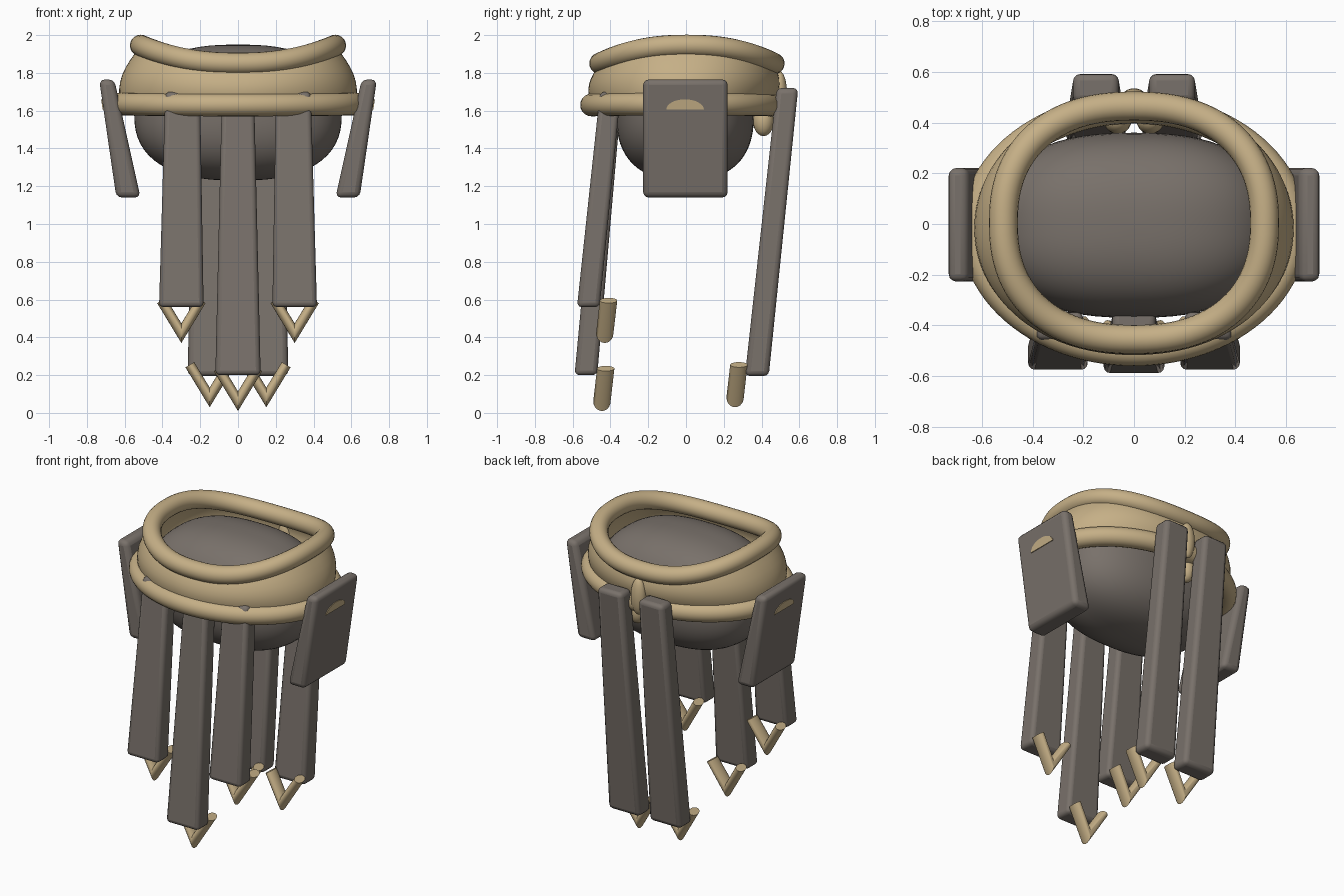
import bpy, bmesh, math
from mathutils import Vector

if "Cube" in bpy.data.objects:
    bpy.data.objects.remove(bpy.data.objects["Cube"])

def material(name, rgb):
    m = bpy.data.materials.new(name)
    m.diffuse_color = (*rgb, 1)
    m.use_nodes = True
    m.node_tree.nodes["Principled BSDF"].inputs["Base Color"].default_value = m.diffuse_color
    return m

TAN = material("tan leather", (0.56, 0.43, 0.24))
GREY = material("dark warm grey", (0.19, 0.165, 0.145))

def finish(name, bm, mat, bevel=0):
    bmesh.ops.recalc_face_normals(bm, faces=bm.faces[:])
    me = bpy.data.meshes.new(name)
    bm.to_mesh(me)
    bm.free()
    ob = bpy.data.objects.new(name, me)
    bpy.context.collection.objects.link(ob)
    me.materials.append(mat)
    if bevel:
        b = ob.modifiers.new("rounded edges", 'BEVEL')
        b.width, b.segments = bevel, 3
    bpy.ops.object.select_all(action='DESELECT')
    bpy.context.view_layer.objects.active = ob
    ob.select_set(True)
    bpy.ops.object.shade_smooth_by_angle(angle=math.radians(40))
    return ob

def loft(bm, rings, closed=False, caps=False):
    rows = [[bm.verts.new(p) for p in r] for r in rings]
    n = len(rows[0])
    pairs = list(zip(rows, rows[1:])) + ([(rows[-1], rows[0])] if closed else [])
    for a, b in pairs:
        for i in range(n):
            j = (i + 1) % n
            bm.faces.new((a[i], a[j], b[j], b[i]))
    if caps:
        bm.faces.new(rows[0])
        bm.faces.new(rows[-1])

def spow(v, e):
    return math.copysign(abs(v) ** e, v)

N = 96
# Centre lines of the two rims, starting at the back
def upper(t):
    c, s = math.cos(t), math.sin(t)
    return Vector((0.515 * spow(s, 0.86), 0.005 + 0.46 * spow(c, 0.86), 1.85 + 0.095 * s * s))

def lower(t):
    c, s = math.cos(t), math.sin(t)
    return Vector((0.625 * s, -0.022 + 0.478 * c, 1.63 + 0.005 * s * s))

def tube(name, path, r):
    bm = bmesh.new()
    pts = [path(2 * math.pi * i / N) for i in range(N)]
    rings = []
    for i, p in enumerate(pts):
        d = (pts[(i + 1) % N] - pts[i - 1]).normalized()
        side = d.cross(Vector((0, 0, 1))).normalized()
        up = side.cross(d)
        rings.append([p + r * (math.cos(a) * side + math.sin(a) * up)
                      for a in (2 * math.pi * k / 20 for k in range(20))])
    loft(bm, rings, closed=True)
    finish(name, bm, TAN)

tube("upper_rim", upper, 0.057)
tube("lower_rim", lower, 0.06)

# Bulging collar wall between the rims
bm = bmesh.new()
rings = []
for k in range(9):
    f = k / 8
    ring = []
    for i in range(N):
        t = 2 * math.pi * i / N
        p = lower(t).lerp(upper(t), f)
        g = 1 + 0.075 * math.sin(math.pi * f)
        ring.append((p.x * g, p.y * g, p.z))
    rings.append(ring)
loft(bm, rings)
wall = finish("collar_wall", bm, TAN)
sol = wall.modifiers.new("thickness", 'SOLIDIFY')
sol.thickness = 0.015

# Rounded inner bowl
def ellipsoid(name, centre, size, mat, e=1.0, seg=64, rows=32):
    bm = bmesh.new()
    bmesh.ops.create_uvsphere(bm, u_segments=seg, v_segments=rows, radius=1)
    for v in bm.verts:
        h = math.hypot(v.co.x, v.co.y)
        a = math.atan2(v.co.y, v.co.x)
        w = spow(h, e)
        v.co = (centre[0] + size[0] * w * spow(math.cos(a), e),
                centre[1] + size[1] * w * spow(math.sin(a), e),
                centre[2] + size[2] * spow(v.co.z, e))
    finish(name, bm, mat)

ellipsoid("inner_bowl", (0, -0.005, 1.59), (0.55, 0.365, 0.36), GREY, 0.8)

# Rear clasp and the two rounded rim ends below it
ellipsoid("rear_clasp", (0, 0.495, 1.69), (0.05, 0.04, 0.12), TAN, 1, 24, 12)
for s in (-1, 1):
    ellipsoid("rim_end", (s * 0.065, 0.41, 1.545), (0.055, 0.055, 0.08), TAN, 1, 20, 12)

# Tapered slab between two centres
def slab(name, top, bottom, top_half, bottom_half, bevel):
    bm = bmesh.new()
    rings = []
    for c, h in ((bottom, bottom_half), (top, top_half)):
        rings.append([(c[0] + a * h[0], c[1] + b * h[1], c[2])
                      for a, b in ((-1, -1), (1, -1), (1, 1), (-1, 1))])
    loft(bm, rings, caps=True)
    finish(name, bm, GREY, bevel)

# V-shaped hook: flattened tube mitred at the tip
def hook(name, x, y, z):
    bm = bmesh.new()
    ends = Vector((0.105, 0.02, 0.225))
    low = Vector((0, 0, 0.052))
    across = Vector((0.857, 0, -0.515))
    rings = []
    for s in (-1, 0, 1):
        ring = []
        for k in range(20):
            a = 2 * math.pi * k / 20
            u, v = math.cos(a), math.sin(a)
            if s:
                p = Vector((s * (ends.x + across.x * 0.027 * u), ends.y + 0.046 * v,
                            ends.z + across.z * 0.027 * u))
            else:
                p = low + Vector((0, 0.046 * v, -0.052 * u))
            ring.append(p + Vector((x, y, z)))
        rings.append(ring)
    loft(bm, rings, caps=True)
    finish(name, bm, TAN)

# Centre strap
slab("front_centre_strap", (0, -0.395, 1.69), (0, -0.53, 0.2), (0.085, 0.055), (0.12, 0.06), 0.025)
hook("front_centre_hook", 0, -0.445, 0.01)

for s in (-1, 1):
    # Front side straps and rear straps with hooks
    slab("front_side_strap", (s * 0.293, -0.4, 1.7), (s * 0.3, -0.517, 0.56),
         (0.092, 0.055), (0.118, 0.06), 0.025)
    hook("front_side_hook", s * 0.3, -0.43, 0.37)
    slab("rear_strap", (s * 0.15, 0.537, 1.72), (s * 0.15, 0.375, 0.195),
         (0.09, 0.057), (0.116, 0.063), 0.028)
    hook("rear_hook", s * 0.15, 0.26, 0.03)
    # Side plates
    slab("side_plate", (s * 0.695, -0.003, 1.765), (s * 0.58, -0.003, 1.14),
         (0.04, 0.224), (0.064, 0.224), 0.03)
    # Half-moon badge on each plate's outer face
    bm = bmesh.new()
    rings = []
    for off in (-0.003, 0.005):
        ring = []
        for k in range(17):
            a = math.pi * k / 16
            z = 1.605 + 0.055 * math.sin(a)
            ring.append((s * (0.735 - (1.765 - z) * 0.1456 + off), -0.005 + 0.1 * math.cos(a), z))
        rings.append(ring)
    loft(bm, rings, caps=True)
    finish("plate_badge", bm, TAN)
